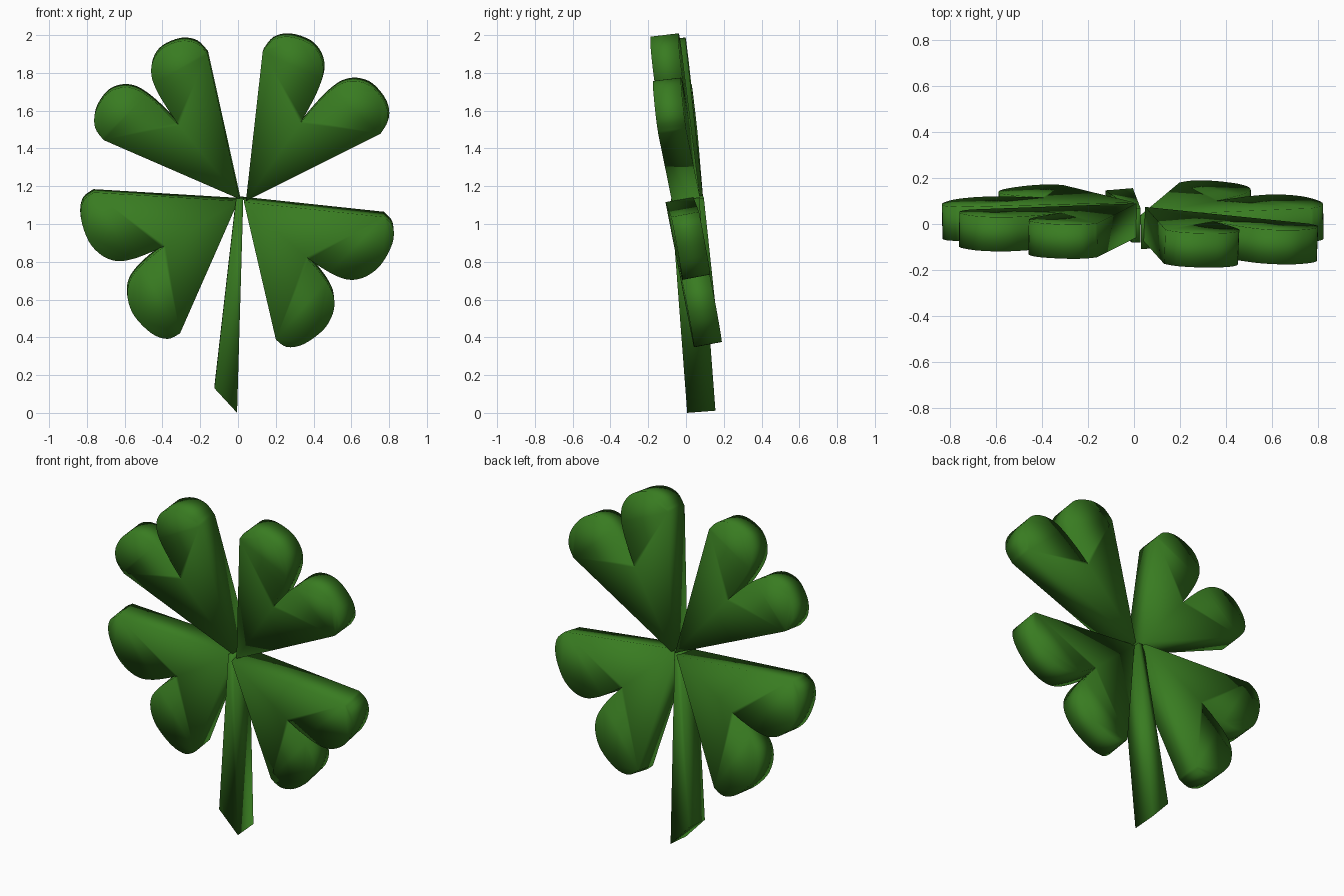
import bpy, bmesh
from math import cos, sin, radians
from mathutils import Vector

if "Cube" in bpy.data.objects:
    bpy.data.objects.remove(bpy.data.objects["Cube"])

T = 0.15  # thickness

green = bpy.data.materials.new("clover_green")
green.diffuse_color = (0.04, 0.2, 0.015, 1)
green.use_nodes = True
green.node_tree.nodes["Principled BSDF"].inputs["Base Color"].default_value = green.diffuse_color


def slab(name, outline, origin, bx, cz):
    """Extrude an (x, z) outline through a tilted plane y = y0 + bx*dx + cz*dz."""
    ox, oy, oz = origin
    n = Vector((-bx, 1, -cz)).normalized() * T / 2
    bm = bmesh.new()
    mid = [Vector((x, oy + bx * (x - ox) + cz * (z - oz), z)) for x, z in outline]
    front = [bm.verts.new(p - n) for p in mid]
    back = [bm.verts.new(p + n) for p in mid]
    bm.faces.new(front)
    bm.faces.new(back[::-1])
    for i in range(len(mid)):
        j = (i + 1) % len(mid)
        bm.faces.new((front[j], front[i], back[i], back[j]))
    bmesh.ops.recalc_face_normals(bm, faces=bm.faces)
    bmesh.ops.triangulate(bm, faces=[f for f in bm.faces if len(f.verts) > 4])
    me = bpy.data.meshes.new(name)
    bm.to_mesh(me)
    bm.free()
    me.shade_smooth()
    me.materials.append(green)
    ob = bpy.data.objects.new(name, me)
    bpy.context.collection.objects.link(ob)
    return ob


def smooth_path(pts, steps=4):
    """Catmull-Rom interpolation through the points."""
    p = [Vector(q) for q in [pts[0]] + pts + [pts[-1]]]
    out = []
    for a, b, c, d in zip(p, p[1:], p[2:], p[3:]):
        for k in range(steps):
            t = k / steps
            out.append(0.5 * (2 * b + (c - a) * t + (2 * a - 5 * b + 4 * c - d) * t * t
                              + (3 * b - a - 3 * c + d) * t ** 3))
    return out


# Half of a heart-shaped leaf: u along its axis, v to the side
lobe = smooth_path([(.70, .38), (.78, .372), (.845, .31), (.877, .20), (.855, .115),
                    (.80, .058), (.72, .028), (.62, .011), (.505, 0)])
half = [Vector((0, 0))] + lobe
heart = half + [Vector((.505, 0))] + [Vector((p.x, -p.y)) for p in reversed(lobe)]

# Leaves: name, apex, axis angle, u scale, v scale, tilt in x, tilt in z
leaves = [
    ("leaf_upper_right", (.045, 0, 1.13), 55.1, 1.0, 1.0, -.042, -.12),
    ("leaf_upper_left", (.01, .015, 1.14), 129.5, 1.0, .94, -.013, -.114),
    ("leaf_lower_left", (0, .02, 1.13), 211.4, .897, 1.15, .019, -.116),
    ("leaf_lower_right", (.03, -.035, 1.13), -41.5, .87, 1.14, .02, -.19),
]
for name, apex, ang, su, sv, bx, cz in leaves:
    a = radians(ang)
    outline = [(apex[0] + p.x * su * cos(a) - p.y * sv * sin(a),
                apex[2] + p.x * su * sin(a) + p.y * sv * cos(a)) for p in heart]
    slab(name, outline, apex, bx, cz)

# Stem with a slanted foot
slab("stem", [(-.01, 1.14), (.028, 1.14), (-.005, .006), (-.125, .136)],
     (0, -.005, 1.14), 0, -.076)
